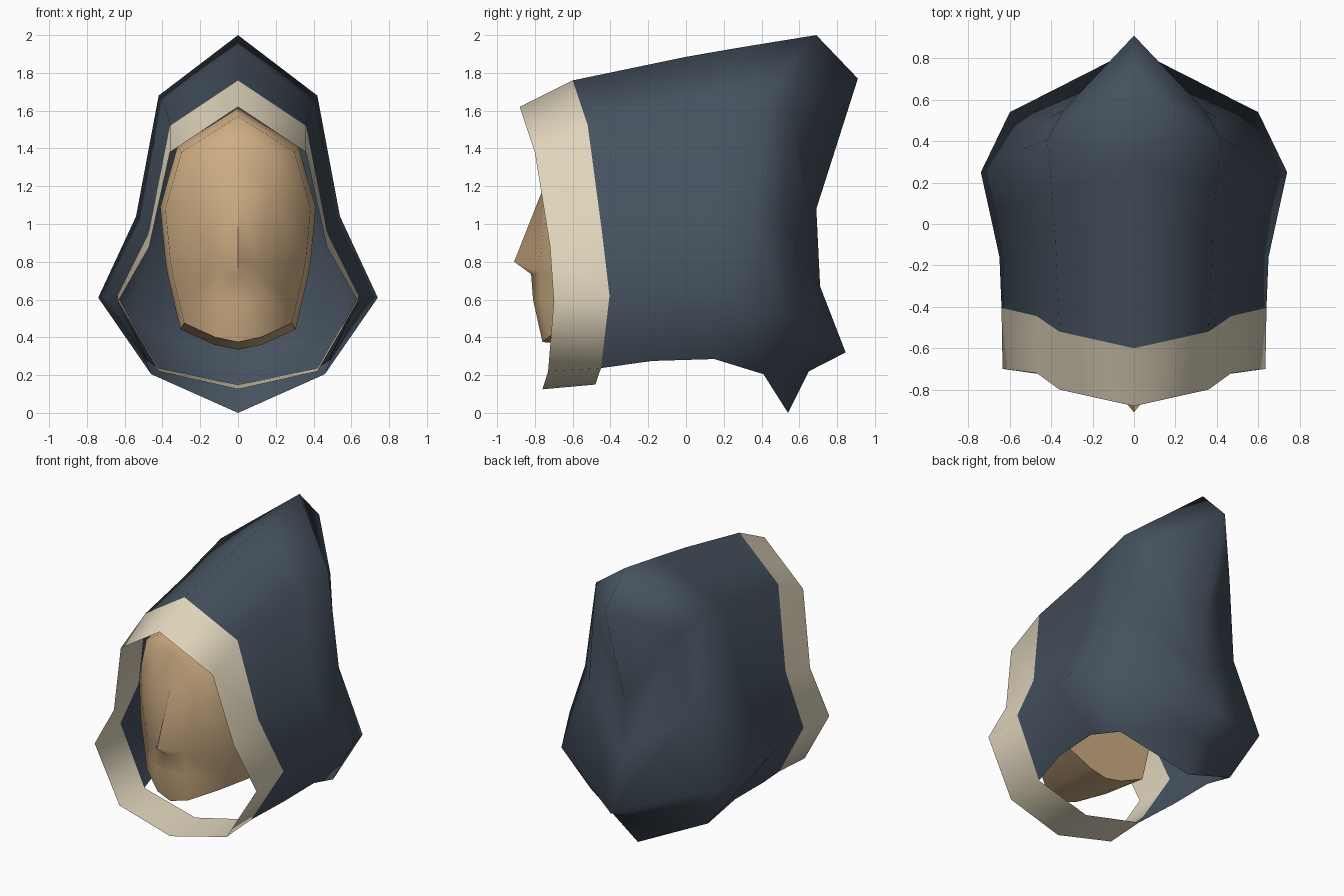
import bpy
import bmesh
import math

cube = bpy.data.objects.get("Cube")
if cube:
    bpy.data.objects.remove(cube, do_unlink=True)


def make_material(name, colour):
    mat = bpy.data.materials.new(name)
    mat.use_nodes = True
    mat.diffuse_color = (*colour, 1)
    shader = mat.node_tree.nodes["Principled BSDF"]
    shader.inputs["Base Color"].default_value = (*colour, 1)
    shader.inputs["Roughness"].default_value = 0.9
    return mat


slate = make_material("slate blue cloth", (0.06, 0.083, 0.113))
cream = make_material("cream cloth", (0.74, 0.66, 0.5))
tan = make_material("tan skin", (0.62, 0.42, 0.23))


def add_rows(bm, rows):
    """Make a strip of faces between each pair of neighbouring rows."""
    grid = [[bm.verts.new(p) for p in row] for row in rows]
    for a, b in zip(grid, grid[1:]):
        for i in range(min(len(a), len(b)) - 1):
            bm.faces.new((a[i], a[i + 1], b[i + 1], b[i]))
    return grid


def mirror_half(bm):
    geom = bm.verts[:] + bm.edges[:] + bm.faces[:]
    bmesh.ops.mirror(bm, geom=geom, axis='X', merge_dist=0.001)
    bmesh.ops.remove_doubles(bm, verts=bm.verts[:], dist=0.001)


def finish(bm, name, mat, angle):
    bmesh.ops.recalc_face_normals(bm, faces=bm.faces[:])
    mesh = bpy.data.meshes.new(name)
    bm.to_mesh(mesh)
    bm.free()
    mesh.materials.append(mat)
    obj = bpy.data.objects.new(name, mesh)
    bpy.context.collection.objects.link(obj)
    bpy.ops.object.select_all(action='DESELECT')
    obj.select_set(True)
    bpy.context.view_layer.objects.active = obj
    bpy.ops.object.shade_smooth_by_angle(angle=math.radians(angle))
    return obj


# Trim: a closed band around the face opening
trim_front = [(0, -.88, 1.62), (.36, -.8, 1.38), (.47, -.72, .88),
              (.635, -.7, .59), (.42, -.73, .22), (0, -.76, .125)]
trim_back = [(0, -.6, 1.76), (.36, -.52, 1.52), (.47, -.445, .96),
             (.64, -.405, .62), (.42, -.45, .237), (0, -.48, .15)]
bm = bmesh.new()
add_rows(bm, [trim_front, trim_back])
mirror_half(bm)
finish(bm, "hood_trim", cream, 75)

# Hood: rings from the trim to the flared rim, each from crown to lower edge
middle = [(0, 0, 1.885), (.38, -.05, 1.6), (.49, -.12, 1),
          (.65, -.16, .615), (.48, -.18, .275)]
rear = [(0, .3, 1.937), (.395, .15, 1.64), (.51, .1, 1.02),
        (.698, .06, .61), (.49, .15, .285)]
rim = [(0, .69, 2), (.42, .41, 1.68), (.54, .36, 1.04),
       (.74, .25, .61), (.46, .41, .205)]
back = [(0, .91, 1.77), (.34, .55, 1.58), (.4, .52, 1), (.6, .54, .51)]
bm = bmesh.new()
grid = add_rows(bm, [trim_back[:-1], middle, rear, rim, back])
rim_v, back_v = grid[-2], grid[-1]

# Back panel along the centre line, hem and hanging point
nape = [bm.verts.new(p) for p in
        [(0, .69, 1.08), (0, .71, .67), (0, .845, .32)]]
fold = bm.verts.new((0, .65, .22))
point = bm.verts.new((0, .54, 0))
bm.faces.new((back_v[0], back_v[1], nape[0]))
for i in range(2):
    bm.faces.new((back_v[i + 1], back_v[i + 2], nape[i + 1], nape[i]))
bm.faces.new((rim_v[3], rim_v[4], back_v[3]))
bm.faces.new((back_v[3], rim_v[4], fold, nape[2]))
bm.faces.new((rim_v[4], point, fold))
mirror_half(bm)
finish(bm, "hood", slate, 110)

# Face: rows from forehead to chin, each from the centre line to the side
face_rows = [
    [(0, -.71, 1.39), (.15, -.69, 1.39), (.3, -.6, 1.38)],
    [(0, -.76, 1.18), (.17, -.73, 1.15), (.385, -.56, 1.08)],
    [(0, -.91, .8), (.11, -.775, .78), (.36, -.58, .82)],
    [(0, -.82, .735), (.11, -.775, .74), (.345, -.585, .73)],
    [(0, -.81, .6), (.13, -.77, .6), (.31, -.6, .58)],
    [(0, -.76, .375), (.12, -.73, .4), (.285, -.62, .475)],
]
bm = bmesh.new()
top_row = add_rows(bm, face_rows)[0]
crown = bm.verts.new((0, -.64, 1.57))
for a, b in zip(top_row, top_row[1:]):
    bm.faces.new((crown, a, b))
mirror_half(bm)

# Sides of the head run back to a flat rear face
edges = [e for e in bm.edges if e.is_boundary]
new = bmesh.ops.extrude_edge_only(bm, edges=edges)["geom"]
for v in new:
    if isinstance(v, bmesh.types.BMVert):
        v.co = (v.co.x * 1.07, -.28, .95 + (v.co.z - .95) * 1.07)
loop = [e for e in new if isinstance(e, bmesh.types.BMEdge) and e.is_boundary]
bmesh.ops.contextual_create(bm, geom=loop)
finish(bm, "head", tan, 50)
